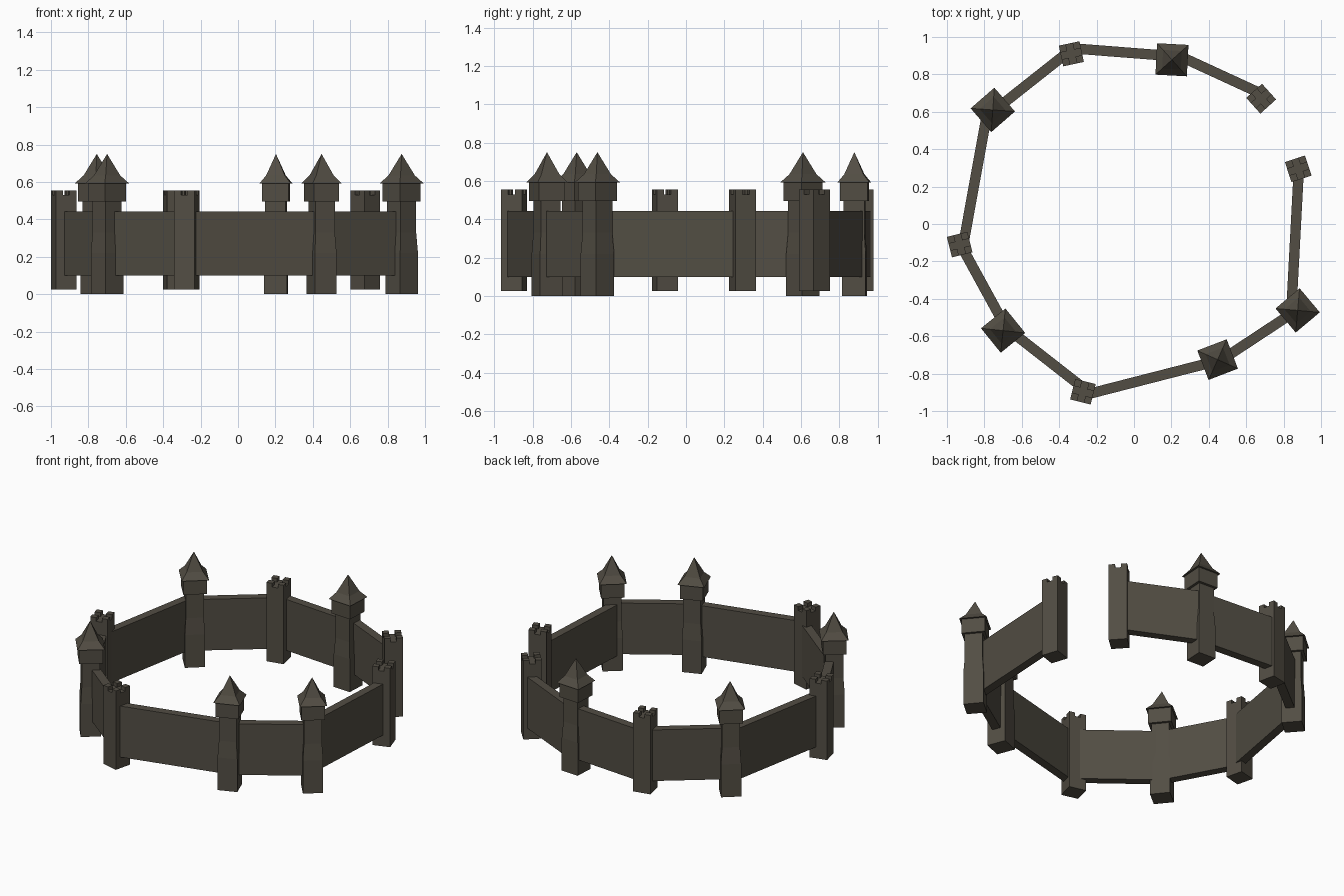
import bpy, bmesh, math
from mathutils import Matrix, Vector

if "Cube" in bpy.data.objects:
    bpy.data.objects.remove(bpy.data.objects["Cube"])

stone = bpy.data.materials.new("dark_stone")
stone.diffuse_color = (0.085, 0.075, 0.057, 1)
stone.use_nodes = True
stone.node_tree.nodes["Principled BSDF"].inputs["Base Color"].default_value = stone.diffuse_color


def finish(bm, name, x=0, y=0, rot=0):
    bmesh.ops.recalc_face_normals(bm, faces=bm.faces)
    mesh = bpy.data.meshes.new(name)
    bm.to_mesh(mesh)
    bm.free()
    mesh.materials.append(stone)
    ob = bpy.data.objects.new(name, mesh)
    ob.location = (x, y, 0)
    ob.rotation_euler.z = math.radians(rot)
    bpy.context.collection.objects.link(ob)
    return ob


def box(bm, cx, cy, sx, sy, z0, z1):
    m = Matrix.Translation((cx, cy, (z0 + z1) / 2)) @ Matrix.Diagonal((sx, sy, z1 - z0, 1))
    bmesh.ops.create_cube(bm, size=1, matrix=m)


def square_loft(bm, profile):
    """Stack square rings (half width, z) into a closed shaft; half width 0 is a point."""
    rings = []
    for h, z in profile:
        pts = [(0, 0)] if h == 0 else [(-h, -h), (h, -h), (h, h), (-h, h)]
        rings.append([bm.verts.new((px, py, z)) for px, py in pts])
    bm.faces.new(rings[0])
    for a, b in zip(rings, rings[1:]):
        for i in range(4):
            j = (i + 1) % 4
            bm.faces.new([a[i], a[j], b[0]] if len(b) == 1 else [a[i], a[j], b[j], b[i]])
    if len(rings[-1]) > 1:
        bm.faces.new(rings[-1])


# roofed towers: flared foot, overhanging head, bell-shaped pyramid roof
roofed = [(0.203, 0.878, -3), (-0.755, 0.61, 41), (-0.70, -0.57, 39),
          (0.447, -0.725, 21), (0.875, -0.462, 40)]
for i, (x, y, r) in enumerate(roofed):
    bm = bmesh.new()
    square_loft(bm, [(0.062, 0), (0.062, 0.22), (0.055, 0.33), (0.055, 0.495),
                     (0.072, 0.495), (0.072, 0.592)])
    finish(bm, f"roofed_tower_{i}", x, y, r)
    bm = bmesh.new()
    square_loft(bm, [(0.084, 0.592), (0.05, 0.635), (0, 0.75)])
    finish(bm, f"tower_roof_{i}", x, y, r)

# open towers with corner battlements
W = 0.113
M = 0.038
open_towers = [(-0.335, 0.91, 12), (0.68, 0.67, 42), (0.878, 0.295, 18),
               (-0.932, -0.11, 14), (-0.273, -0.897, -14)]
for i, (x, y, r) in enumerate(open_towers):
    bm = bmesh.new()
    box(bm, 0, 0, W, W, 0.025, 0.53)
    o = (W - M) / 2
    for sx in (-1, 1):
        for sy in (-1, 1):
            box(bm, sx * o, sy * o, M, M, 0.53, 0.555)
    finish(bm, f"open_tower_{i}", x, y, r)

# curtain walls between towers
walls = [(-0.90, -0.04, -0.786, 0.588), (-0.69, 0.652, -0.385, 0.893),
         (-0.289, 0.936, 0.123, 0.904), (0.289, 0.877, 0.66, 0.706),
         (-0.90, -0.16, -0.733, -0.465), (-0.62, -0.604, -0.305, -0.85),
         (-0.225, -0.904, 0.38, -0.749), (0.54, -0.679, 0.807, -0.503),
         (0.845, -0.39, 0.879, 0.25)]
for i, (x0, y0, x1, y1) in enumerate(walls):
    d = Vector((x1 - x0, y1 - y0))
    bm = bmesh.new()
    box(bm, 0, 0, d.length + 0.09, 0.055, 0.10, 0.443)
    finish(bm, f"curtain_wall_{i}", (x0 + x1) / 2, (y0 + y1) / 2,
           math.degrees(math.atan2(d.y, d.x)))
